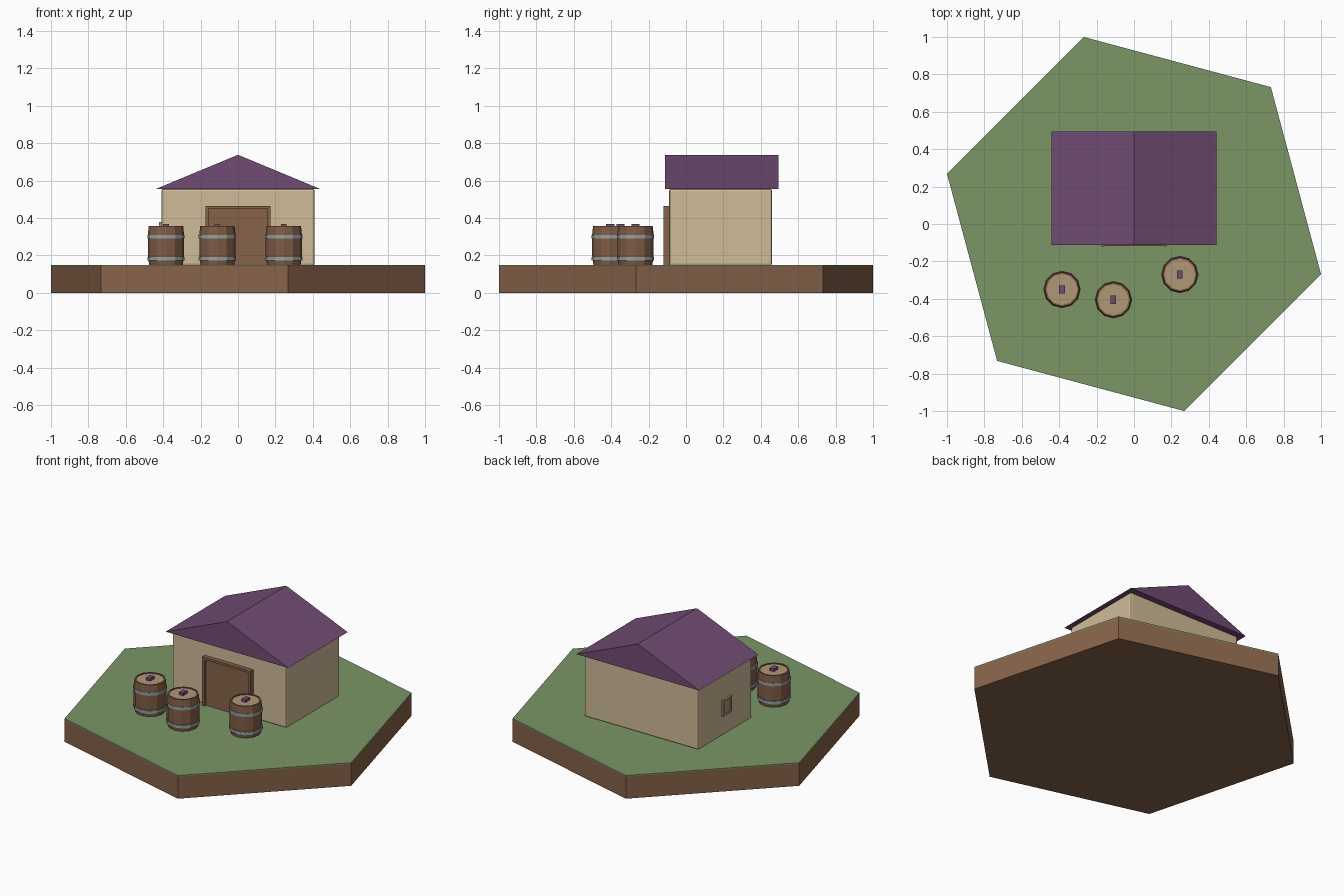
import bpy, bmesh, math
from mathutils import Matrix

if "Cube" in bpy.data.objects:
    bpy.data.objects.remove(bpy.data.objects["Cube"])


def material(name, srgb):
    m = bpy.data.materials.new(name)
    lin = [((c / 255 + 0.055) / 1.055) ** 2.4 for c in srgb]
    m.diffuse_color = (*lin, 1)
    m.use_nodes = True
    m.node_tree.nodes["Principled BSDF"].inputs["Base Color"].default_value = m.diffuse_color
    return m


GRASS = material("grass green", (122, 150, 102))
SOIL = material("soil brown", (134, 99, 74))
WALL = material("plaster cream", (208, 188, 152))
ROOF = material("roof purple", (112, 76, 114))
DOOR = material("door brown", (134, 99, 74))
TAN = material("light wood tan", (176, 152, 118))
WOOD = material("barrel wood", (126, 92, 69))
METAL = material("hoop grey", (150, 160, 160))


def finish(name, bm, *mats):
    bmesh.ops.recalc_face_normals(bm, faces=bm.faces)
    me = bpy.data.meshes.new(name)
    bm.to_mesh(me)
    bm.free()
    for m in mats:
        me.materials.append(m)
    ob = bpy.data.objects.new(name, me)
    bpy.context.collection.objects.link(ob)
    return ob


def box(name, lo, hi, mat, bevel=0):
    bm = bmesh.new()
    size = [b - a for a, b in zip(lo, hi)]
    mid = [(a + b) / 2 for a, b in zip(lo, hi)]
    bmesh.ops.create_cube(bm, size=1, matrix=Matrix.Translation(mid) @ Matrix.Diagonal((*size, 1)))
    if bevel:
        bmesh.ops.bevel(bm, geom=bm.edges[:], offset=bevel, segments=2, affect='EDGES', profile=0.5)
    return finish(name, bm, mat)


def lathe(name, profile, sides, x, y, mats, turn=0, pick=None):
    """Stack of polygon rings (radius, z), capped at both ends."""
    bm = bmesh.new()
    rings = []
    for r, z in profile:
        angles = [turn + math.tau * i / sides for i in range(sides)]
        rings.append([bm.verts.new((x + r * math.cos(a), y + r * math.sin(a), z)) for a in angles])
    for a, b in zip(rings, rings[1:]):
        for i in range(sides):
            j = (i + 1) % sides
            bm.faces.new((a[i], a[j], b[j], b[i]))
    bm.faces.new(rings[0][::-1])
    bm.faces.new(rings[-1])
    if pick:
        for f in bm.faces:
            f.material_index = pick(f)
    return finish(name, bm, *mats)


# Ground: hexagonal soil slab with a thin grass layer
lathe("soil_slab", [(1.035, 0), (1.035, 0.143)], 6, 0, 0, [SOIL], math.radians(45))
lathe("grass_layer", [(1.035, 0.143), (1.035, 0.15)], 6, 0, 0, [GRASS], math.radians(45))

# House body with softened edges
box("house_walls", (-0.41, -0.09, 0.145), (0.41, 0.46, 0.557), WALL, 0.012)

# Gabled roof, a triangular prism
bm = bmesh.new()
ends = [[bm.verts.new((x, y, z)) for x, z in ((-0.44, 0.555), (0.44, 0.555), (0, 0.738))]
        for y in (-0.113, 0.495)]
bm.faces.new(ends[0])
bm.faces.new(ends[1])
for i in range(3):
    j = (i + 1) % 3
    bm.faces.new((ends[0][i], ends[0][j], ends[1][j], ends[1][i]))
finish("roof", bm, ROOF)

# Door panel and frame
box("door_panel", (-0.16, -0.105, 0.15), (0.16, -0.08, 0.455), DOOR)
for side, s in (("left", -1), ("right", 1)):
    a, b = sorted((s * 0.157, s * 0.175))
    box(f"door_post_{side}", (a, -0.12, 0.15), (b, -0.08, 0.465), DOOR)
box("door_lintel", (-0.157, -0.118, 0.45), (0.157, -0.08, 0.465), DOOR)

# Small window on the left wall
box("window_pane", (-0.416, 0.14, 0.285), (-0.4, 0.21, 0.37), TAN)
for y in (0.13, 0.208):
    box("window_side", (-0.422, y, 0.275), (-0.4, y + 0.014, 0.38), TAN)
for z in (0.275, 0.368):
    box("window_rail", (-0.422, 0.144, z), (-0.4, 0.208, z + 0.012), TAN)

# Barrels: staves with a sunken lid, two hoops and a handle
for x, y in ((-0.385, -0.35), (-0.11, -0.405), (0.245, -0.27)):
    lathe("barrel", [(0.09, 0.15), (0.097, 0.2), (0.097, 0.31), (0.092, 0.356), (0.083, 0.356), (0.083, 0.351)],
          12, x, y, [WOOD, TAN],
          pick=lambda f: int(len(f.verts) > 4 and f.calc_center_median().z > 0.3))
    for z in (0.182, 0.3):
        lathe("barrel_hoop", [(0.1, z - 0.01), (0.1, z + 0.01)], 12, x, y, [METAL])
    box("barrel_handle", (x - 0.015, y - 0.022, 0.35), (x + 0.015, y + 0.022, 0.368), ROOF)
